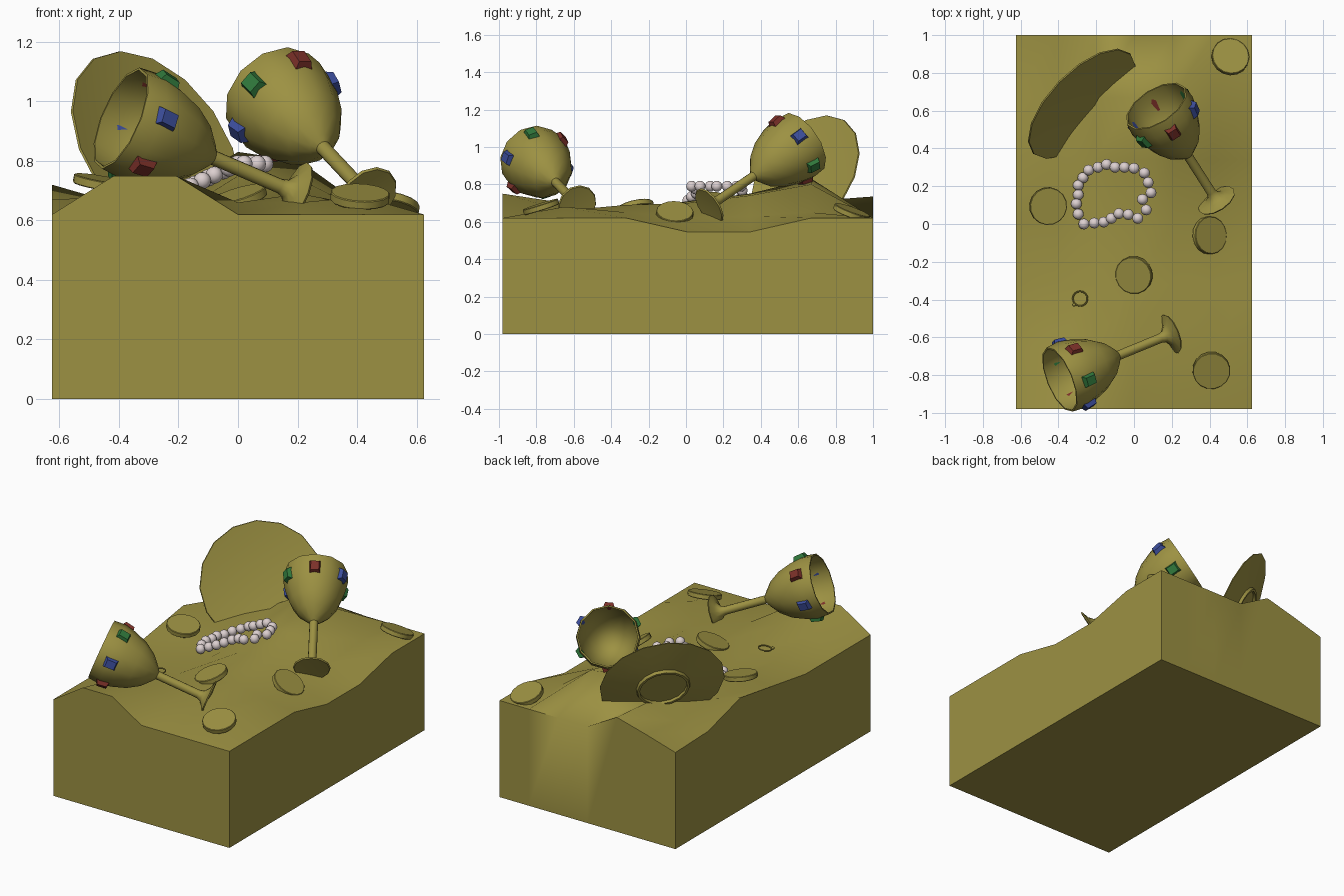
import bpy, bmesh, math
from mathutils import Matrix, Vector

if "Cube" in bpy.data.objects:
    bpy.data.objects.remove(bpy.data.objects["Cube"])


def material(name, rgb):
    m = bpy.data.materials.new(name)
    m.diffuse_color = (*rgb, 1)
    m.use_nodes = True
    m.node_tree.nodes["Principled BSDF"].inputs["Base Color"].default_value = m.diffuse_color
    return m


GOLD = material("gold", (0.335, 0.285, 0.055))
PEARL = material("pearl", (0.72, 0.63, 0.63))
RED = material("red", (0.20, 0.03, 0.022))
GREEN = material("green", (0.03, 0.19, 0.045))
BLUE = material("blue", (0.045, 0.075, 0.33))


def finish(bm, name, mat, matrix=Matrix(), angle=40):
    bmesh.ops.recalc_face_normals(bm, faces=bm.faces)
    me = bpy.data.meshes.new(name)
    bm.to_mesh(me)
    bm.free()
    ob = bpy.data.objects.new(name, me)
    bpy.context.collection.objects.link(ob)
    ob.matrix_world = matrix
    me.materials.append(mat)
    if angle:
        bpy.ops.object.select_all(action='DESELECT')
        ob.select_set(True)
        bpy.context.view_layer.objects.active = ob
        bpy.ops.object.shade_smooth_by_angle(angle=math.radians(angle))
    return ob


def frame(origin, axis):
    # local z along axis, local x towards world up
    u = Vector(axis).normalized()
    v = (Vector((0, 0, 1)) - u * u.z).normalized()
    w = u.cross(v)
    return Matrix.Translation(origin) @ Matrix((v, w, u)).transposed().to_4x4()


def lathe(name, profile, sides, matrix, mat=GOLD):
    bm = bmesh.new()
    rings = []
    for r, h in profile:
        if r == 0:
            rings.append([bm.verts.new((0, 0, h))] * sides)
        else:
            rings.append([bm.verts.new((r * math.cos(math.tau * i / sides),
                                        r * math.sin(math.tau * i / sides), h))
                          for i in range(sides)])
    for a, b in zip(rings, rings[1:]):
        for i in range(sides):
            j = (i + 1) % sides
            bm.faces.new(dict.fromkeys((a[i], a[j], b[j], b[i])))
    return finish(bm, name, mat, matrix)


# Treasure mound: 7 x 7 height grid, front row first, with side walls and floor
HEIGHTS = [
    (.62, .75, .75, .62, .62, .62, .62),
    (.62, .68, .70, .66, .66, .68, .62),
    (.62, .65, .64, .65, .69, .65, .62),
    (.67, .68, .62, .71, .70, .62, .545),
    (.72, .66, .63, .75, .74, .63, .545),
    (.63, .64, .71, .83, .80, .65, .62),
    (.62, .68, .735, .62, .62, .62, .62)]


def height(x, y):
    fx, fy = (x + .625) / 1.25 * 6, (y + .98) / 1.98 * 6
    i, j = int(min(fx, 5)), int(min(fy, 5))
    a, b = fx - i, fy - j
    return ((HEIGHTS[j][i] * (1 - a) + HEIGHTS[j][i + 1] * a) * (1 - b)
            + (HEIGHTS[j + 1][i] * (1 - a) + HEIGHTS[j + 1][i + 1] * a) * b)


bm = bmesh.new()
grid = [[bm.verts.new((-.625 + 1.25 * i / 6, -.98 + .33 * j, HEIGHTS[j][i]))
         for i in range(7)] for j in range(7)]
for j in range(6):
    for i in range(6):
        bm.faces.new((grid[j][i], grid[j][i + 1], grid[j + 1][i + 1], grid[j + 1][i]))
rim = [e for e in bm.edges if e.is_boundary]
walls = bmesh.ops.extrude_edge_only(bm, edges=rim)["geom"]
for v in walls:
    if isinstance(v, bmesh.types.BMVert):
        v.co.z = 0
bmesh.ops.contextual_create(bm, geom=[e for e in bm.edges if e.is_boundary])
finish(bm, "treasure_mound", GOLD, angle=60)

# Leaning plate with a foot ring on its back
lathe("plate", [(0, -.012), (.14, -.012), (.14, -.03), (.155, -.03), (.16, -.012), (.25, 0),
                (.37, .02), (.367, .027), (.24, .010), (0, 0)],
      16, frame((-.29, .65, .83), (.64, -.62, .46)))

# Jewelled goblets
GOBLET = [(0, .008), (.105, 0), (.11, .008), (.06, .022), (.032, .045), (.025, .07),
          (.025, .33), (.045, .345), (.10, .395), (.145, .465), (.175, .55), (.189, .62),
          (.183, .69), (.174, .69), (.178, .62), (.164, .55), (.133, .475), (.085, .41),
          (0, .37)]


def goblet(name, base, axis, turn):
    m = frame(base, axis)
    lathe(name, GOBLET, 12, m)
    for k in range(6):
        mat = (RED, GREEN, BLUE)[k % 3]
        bm = bmesh.new()
        bmesh.ops.create_cube(bm, size=1)
        for v in bm.verts:
            s = .72 if v.co.x > 0 else 1
            v.co = (v.co.x * .03, v.co.y * .066 * s, v.co.z * .078 * s)
        place = (m @ Matrix.Rotation(math.radians(-turn - 60 * k), 4, 'Z')
                 @ Matrix.Translation((.186, 0, .60)) @ Matrix.Rotation(math.radians(9), 4, 'Y'))
        finish(bm, f"{name}_jewel_{k}", mat, place, 0)


goblet("front_goblet", (.2, -.58, .69), (-.585, -.24, .25), -40)
goblet("back_goblet", (.44, .12, .68), (-.31, .485, .33), 0)

# Coins
COIN = [(0, -.015), (.097, -.015), (.1, -.012), (.1, .012), (.097, .015), (0, .015)]
for k, (pos, normal) in enumerate([
        ((.51, .885, .65), (.15, .34, .93)),
        ((-.455, .095, .725), (.18, -.1, 1)),
        ((.40, -.06, .645), (.52, .04, .8)),
        ((0, -.27, .675), (-.28, -.2, .92)),
        ((.41, -.775, .68), (.05, -.3, .95))]):
    lathe(f"coin_{k}", COIN, 16, frame(pos, normal))

# Pearl necklace
PEARLS = [(-.265, 0), (-.21, .005), (-.16, .01), (-.12, .03), (-.08, .055), (-.03, .05),
          (.02, .03), (.065, .075), (.045, .13), (.09, .165), (.075, .22), (.055, .27),
          (0, .295), (-.05, .30), (-.10, .30), (-.145, .315), (-.19, .30), (-.24, .285),
          (-.27, .245), (-.295, .205), (-.295, .155), (-.305, .107), (-.295, .052)]
bm = bmesh.new()
for x, y in PEARLS:
    z = max(.79 + .47 * min(x, 0), height(x, y) + .02)
    bmesh.ops.create_uvsphere(bm, u_segments=12, v_segments=8, radius=.029,
                              matrix=Matrix.Translation((x, y, z)))
finish(bm, "pearl_necklace", PEARL, angle=60)


# Small rings, each with a bead
def ring(name, pos, axis):
    m = frame(pos, axis)
    prof = [(.039 + .004 * math.cos(math.tau * k / 6), .004 * math.sin(math.tau * k / 6))
            for k in range(7)]
    lathe(name, prof, 16, m)
    bm = bmesh.new()
    bmesh.ops.create_icosphere(bm, subdivisions=1, radius=.01)
    finish(bm, name + "_bead", GOLD, m @ Matrix.Translation((-.046, 0, .003)), 60)


ring("left_ring", (-.285, -.395, height(-.285, -.395) + .012), (-.1, -.1, 1))
ring("buried_ring", (.46, .52, height(.46, .52) - .016), (.35, -.2, .9))
